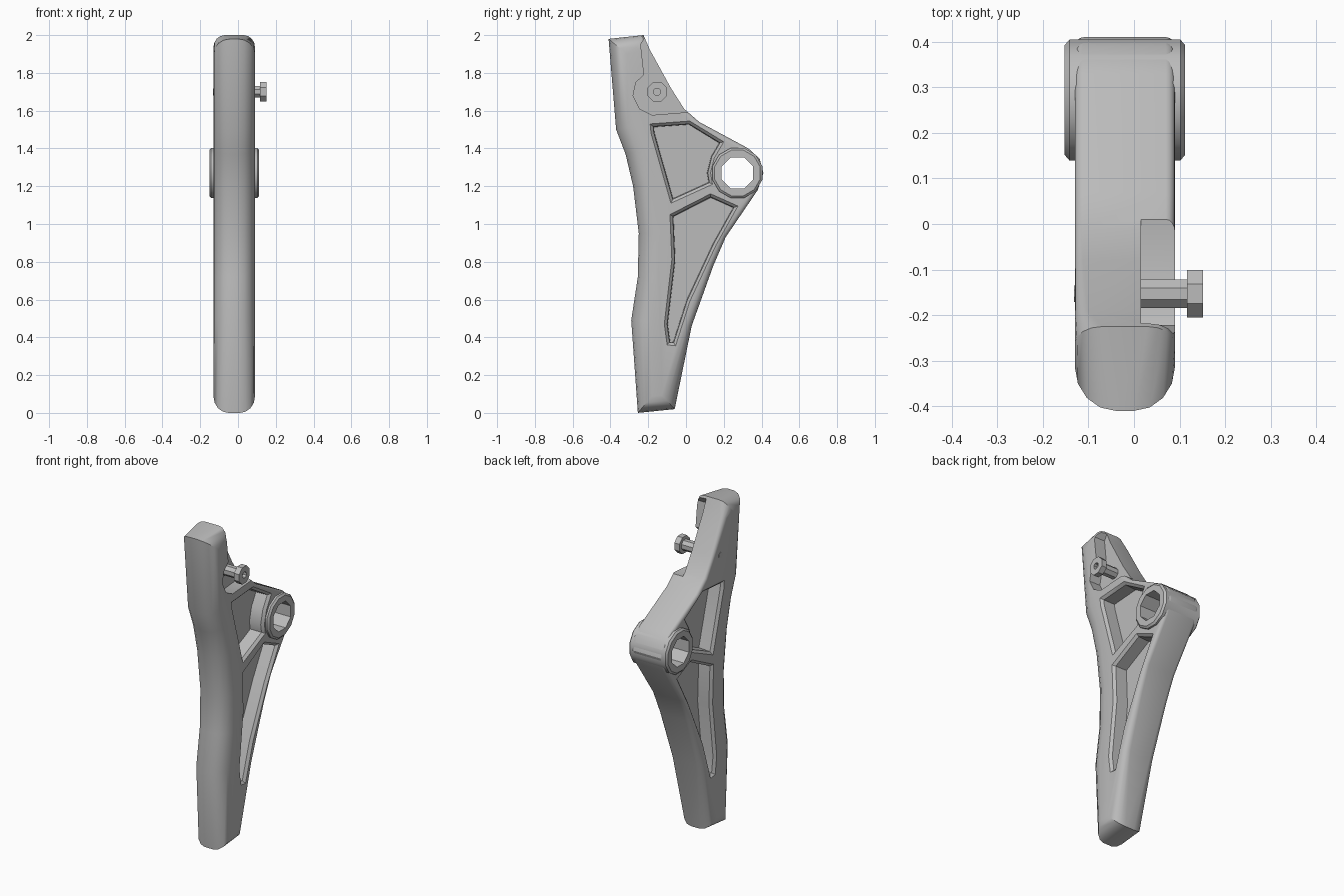
import bpy, bmesh, math
from mathutils import Vector

cube = bpy.data.objects.get("Cube")
if cube:
    bpy.data.objects.remove(cube, do_unlink=True)

# One plain grey metal
GREY = (0.5, 0.5, 0.5, 1.0)
metal = bpy.data.materials.new("grey_metal")
metal.use_nodes = True
metal.diffuse_color = GREY
metal.node_tree.nodes["Principled BSDF"].inputs["Base Color"].default_value = GREY

MID, HALF = -0.02, 0.11      # body centre and half thickness along x


def loft(name, rings):
    """Bridge equal-sized rings of points and cap both ends."""
    bm = bmesh.new()
    loops = [[bm.verts.new(p) for p in ring] for ring in rings]
    for a, b in zip(loops, loops[1:]):
        for i in range(len(a)):
            j = (i + 1) % len(a)
            bm.faces.new((a[i], a[j], b[j], b[i]))
    bm.faces.new(loops[0])
    bm.faces.new(loops[-1])
    bmesh.ops.recalc_face_normals(bm, faces=bm.faces)
    mesh = bpy.data.meshes.new(name)
    bm.to_mesh(mesh)
    bm.free()
    mesh.materials.append(metal)
    obj = bpy.data.objects.new(name, mesh)
    bpy.context.collection.objects.link(obj)
    return obj


def inset(points, amounts):
    """Move a clockwise (y, z) outline inwards, each point by its own amount."""
    pts = [Vector(p) for p in points]
    result = []
    for i, p in enumerate(pts):
        e1 = (p - pts[i - 1]).normalized()
        e2 = (pts[(i + 1) % len(pts)] - p).normalized()
        n1, n2 = Vector((e1.y, -e1.x)), Vector((e2.y, -e2.x))
        n = (n1 + n2).normalized()
        result.append(p + n * amounts[i] / max(n.dot(n1), 0.6))
    return result


def lathe(name, centre, profile, sides):
    """Turn (x, radius) pairs about an axis along x."""
    turn = [2 * math.pi * (i + 0.5) / sides for i in range(sides)]
    return loft(name, [[(x, centre[0] + r * math.cos(a), centre[1] + r * math.sin(a))
                        for a in turn] for x, r in profile])


def pocket(name, points, side, levels):
    """Cutter with sloped walls; levels are (distance from mid plane, inset)."""
    return loft(name, [[(MID + side * x, p.x, p.y) for p in inset(points, [d] * len(points))]
                       for x, d in levels])


def cut(obj, cutter):
    mod = obj.modifiers.new("cut", 'BOOLEAN')
    mod.operation, mod.solver, mod.object = 'DIFFERENCE', 'EXACT', cutter
    bpy.context.view_layer.objects.active = obj
    bpy.ops.object.modifier_apply(modifier=mod.name)
    bpy.data.objects.remove(cutter, do_unlink=True)


# Lever body: side outline (y, z, edge rounding), clockwise from top front
OUTLINE = [
    (-0.41, 1.98, 0.09), (-0.225, 2.0, 0.06), (-0.19, 1.92, 0.03), (-0.08, 1.72, 0.02),
    (-0.01, 1.61, 0.02), (0.07, 1.54, 0.02), (0.33, 1.4, 0.02), (0.39, 1.345, 0.02),
    (0.41, 1.27, 0.02), (0.38, 1.18, 0.02), (0.21, 0.93, 0.025), (0.145, 0.78, 0.03),
    (0.03, 0.46, 0.04), (-0.06, 0.02, 0.08), (-0.255, 0.0, 0.08), (-0.29, 0.49, 0.1),
    (-0.255, 0.72, 0.1), (-0.25, 0.95, 0.1), (-0.28, 1.2, 0.1), (-0.32, 1.37, 0.1),
    (-0.37, 1.5, 0.1),
]
STEPS = 4
side_rings = []
for k in range(STEPS + 1):
    a = k / STEPS * math.pi / 2
    ring = inset([p[:2] for p in OUTLINE], [p[2] * (1 - math.cos(a)) for p in OUTLINE])
    xs = [HALF - min(p[2], 0.09) * (1 - math.sin(a)) for p in OUTLINE]
    side_rings.append(list(zip(xs, ring)))
rings = [[(MID + s * x, p.x, p.y) for x, p in ring]
         for s, group in ((-1, side_rings[::-1]), (1, side_rings)) for ring in group]
body = loft("lever_body", rings)

# Weight-saving pockets on both sides, leaving a thin web and a rib
UPPER = [(-0.19, 1.53), (0.02, 1.545), (0.2, 1.435), (0.15, 1.35), (0.13, 1.27),
         (0.14, 1.21), (-0.08, 1.11), (-0.185, 1.48)]
LOWER = [(-0.085, 1.05), (0.13, 1.16), (0.275, 1.095), (0.16, 0.89), (0.02, 0.59),
         (-0.055, 0.355), (-0.1, 0.36), (-0.115, 0.47), (-0.075, 0.81)]
for side in (-1, 1):
    for shape in (UPPER, LOWER):
        cut(body, pocket("pocket_cutter", shape, side,
                         [(0.02, 0.018), (0.095, 0.015), (HALF, 0), (0.2, 0)]))

# Notch around the pin, open to the back
NOTCH = [(-0.24, 1.95), (-0.18, 2.05), (0.2, 2.05), (0.2, 1.6), (0.02, 1.593),
         (-0.18, 1.577), (-0.245, 1.61), (-0.28, 1.68), (-0.265, 1.75), (-0.222, 1.79)]
cut(body, pocket("notch_cutter", NOTCH, 1, [(0.035, 0), (0.2, 0)]))

# Pivot boss with a through hole
PIVOT = (0.272, 1.27)
cut(body, lathe("bore_cutter", PIVOT, [(-0.3, 0.115), (0.3, 0.115)], 12))
boss = lathe("pivot_boss", PIVOT,
             [(-0.152, 0.125), (-0.142, 0.137), (0.102, 0.137), (0.112, 0.125)], 12)
cut(boss, lathe("hole_cutter", PIVOT, [(-0.3, 0.09), (0.3, 0.09)], 8))

# Pin with a socket head
pin = lathe("pin", (-0.153, 1.7),
            [(-0.132, 0.02), (0.0, 0.02), (0.0, 0.034), (0.116, 0.034), (0.116, 0.056),
             (0.151, 0.056), (0.151, 0.02), (0.13, 0.02)], 8)

# Soft shading with crisp edges
bpy.ops.object.select_all(action='DESELECT')
for obj in (body, boss, pin):
    obj.select_set(True)
bpy.context.view_layer.objects.active = body
bpy.ops.object.shade_smooth_by_angle(angle=math.radians(32))
